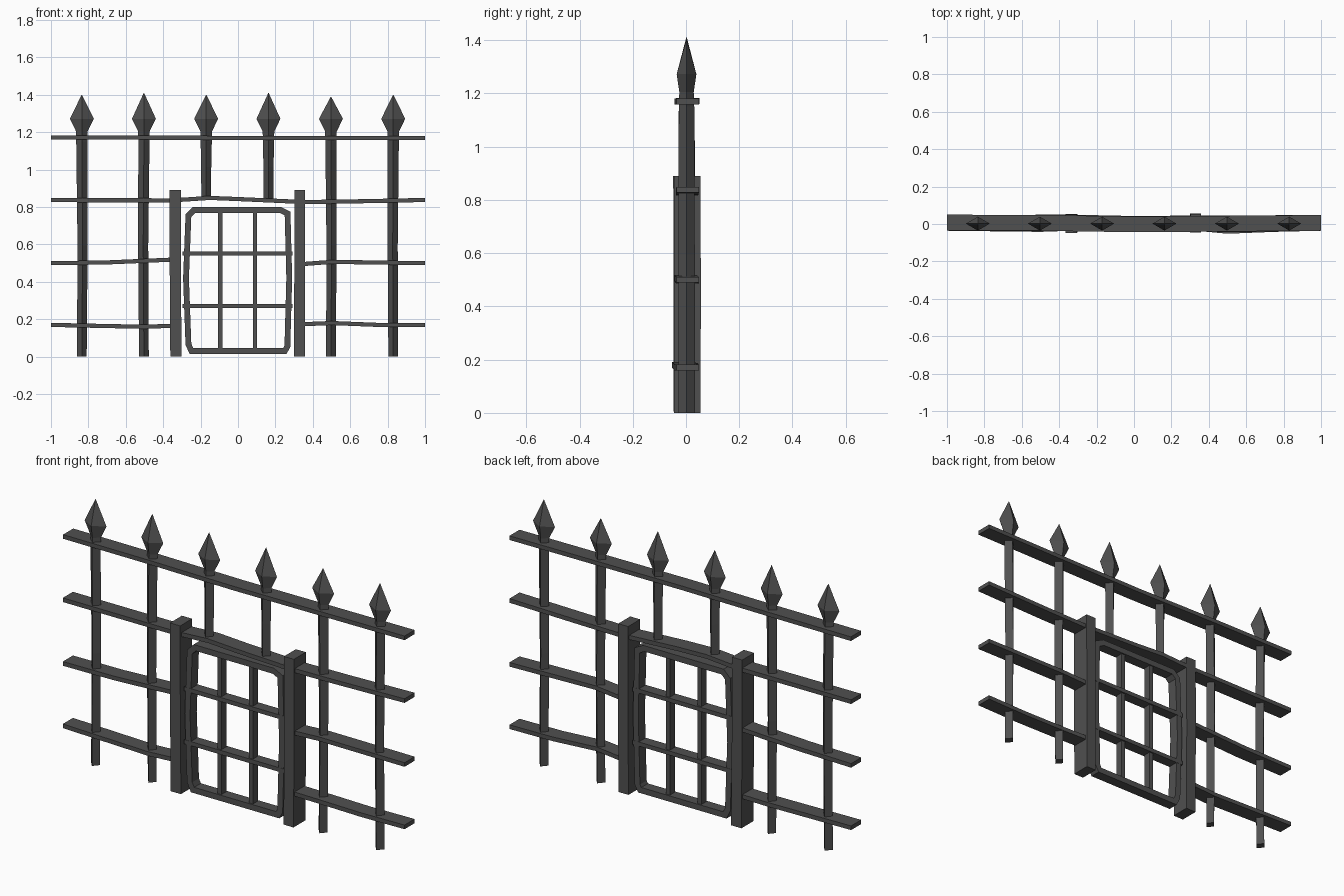
import bpy, bmesh
from mathutils import Vector

if "Cube" in bpy.data.objects:
    bpy.data.objects.remove(bpy.data.objects["Cube"])

iron = bpy.data.materials.new("dark_iron")
iron.diffuse_color = (.08, .08, .08, 1)
iron.use_nodes = True
iron.node_tree.nodes["Principled BSDF"].inputs["Base Color"].default_value = iron.diffuse_color


def finish(name, bm):
    bmesh.ops.recalc_face_normals(bm, faces=bm.faces)
    me = bpy.data.meshes.new(name)
    bm.to_mesh(me)
    bm.free()
    me.materials.append(iron)
    ob = bpy.data.objects.new(name, me)
    bpy.context.collection.objects.link(ob)
    return ob


def skin(bm, rings, closed=False):
    """Join four-sided rings into a bar, capped unless it is a loop."""
    vs = [[bm.verts.new(p) for p in r] for r in rings]
    n = len(vs)
    for i in range(n if closed else n - 1):
        a, b = vs[i], vs[(i + 1) % n]
        for k in range(4):
            bm.faces.new((a[k], a[(k + 1) % 4], b[(k + 1) % 4], b[k]))
    if not closed:
        bm.faces.new(vs[0])
        bm.faces.new(vs[-1])


def bar(name, path, width, depth, closed=False):
    """Rectangular bar along (x, y, z) points, mitred in the xz plane."""
    pts = [Vector(p) for p in path]
    n, rings = len(pts), []

    def normal(a, b):
        d = b - a
        return Vector((-d.z, 0, d.x)).normalized()

    for i, p in enumerate(pts):
        segs = []
        if closed or i > 0:
            segs.append(normal(pts[i - 1], p))
        if closed or i < n - 1:
            segs.append(normal(p, pts[(i + 1) % n]))
        m = sum(segs, Vector()).normalized()
        m *= width / 2 / m.dot(segs[0])
        d = Vector((0, depth / 2, 0))
        rings.append([p + m + d, p + m - d, p - m - d, p - m + d])
    bm = bmesh.new()
    skin(bm, rings, closed)
    return finish(name, bm)


def picket(name, x, base, tip, lean):
    """Square bar set cornerwise, flaring into a diamond spear head."""
    def diamond(cx, z, w, d):
        return [(cx - w, .002, z), (cx, .002 - d, z), (cx + w, .002, z), (cx, .002 + d, z)]

    bm = bmesh.new()
    skin(bm, [diamond(x, base, .026, .031), diamond(x + lean, (base + 1.19) / 2, .027, .031),
              diamond(x, 1.15, .03, .029), diamond(x, 1.205, .031, .027),
              diamond(x, 1.272, .064, .037), diamond(x, tip, .001, .001)])
    return finish(name, bm)


# Spear-headed pickets, the middle two standing on the gate lintel
for i, (x, base, tip, lean) in enumerate([
        (-.835, 0, 1.4, .004), (-.503, 0, 1.41, -.004), (-.17, .84, 1.4, 0),
        (.163, .84, 1.41, 0), (.497, 0, 1.39, .003), (.83, 0, 1.4, -.003)]):
    picket(f"picket_{i + 1}", x, base, tip, lean)

# Slightly bent flat rails
rails = {
    "top_rail": [(-1, .008, 1.171), (-.5, .006, 1.171), (0, -.002, 1.17), (.5, .002, 1.17), (1, .006, 1.17)],
    "lintel_rail": [(-1, .006, .837), (-.35, .008, .836), (-.15, .004, .849), (.02, 0, .842),
                    (.35, .004, .827), (.6, .004, .83), (1, .006, .838)],
    "middle_rail_left": [(-1, .006, .5), (-.7, .004, .504), (-.33, .006, .52)],
    "middle_rail_right": [(.33, .006, .494), (.5, -.002, .507), (1, .006, .5)],
    "lower_rail_left": [(-1, .006, .17), (-.5, 0, .16), (-.33, .006, .166)],
    "lower_rail_right": [(.33, .006, .173), (.5, -.01, .18), (.75, 0, .17), (1, .006, .17)],
}
for name, path in rails.items():
    bar(name, path, .022, .084)

# Gate posts
bar("post_left", [(-.332, .004, 0), (-.335, .003, .45), (-.335, .002, .89)], .06, .1)
bar("post_right", [(.328, .004, 0), (.33, .006, .45), (.33, .004, .89)], .058, .1)

# Gate leaf: rounded frame with crossing bars
frame = [(-.248, .03), (-.265, .065), (-.278, .42), (-.265, .755), (-.235, .785),
         (.225, .785), (.265, .765), (.274, .42), (.264, .055), (.25, .03), (0, .03)]
bar("gate_frame", [(x, .002, z) for x, z in frame], .031, .056, closed=True)
for x, side in ((-.095, "left"), (.09, "right")):
    bar(f"gate_upright_{side}", [(x, .002, .03), (x, .002, .785)], .022, .042)
for z, level in ((.272, "lower"), (.552, "upper")):
    bar(f"gate_crossbar_{level}", [(-.296, .002, z), (.292, .002, z)], .022, .058)
